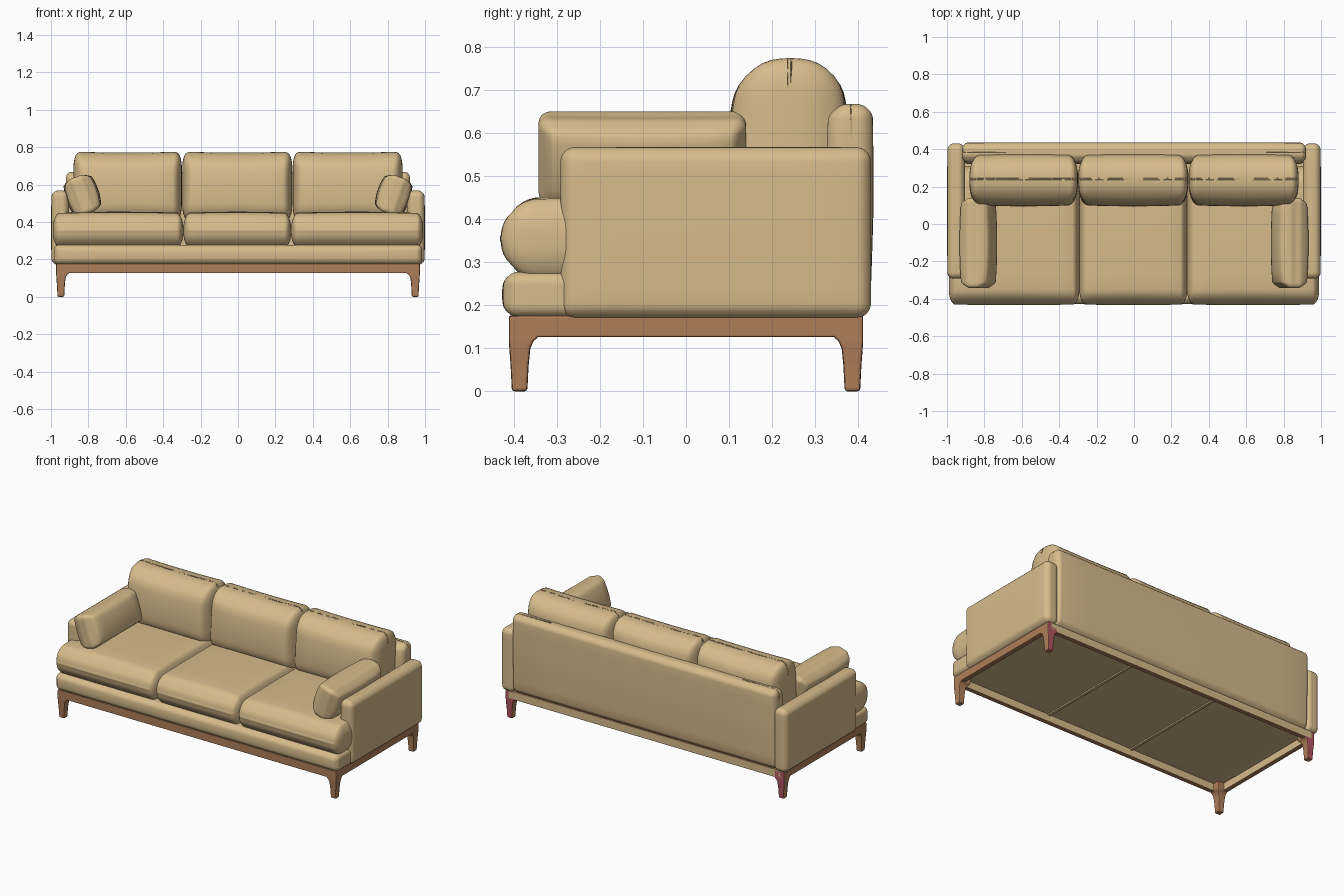
import bpy, bmesh, math
from mathutils import Vector

if "Cube" in bpy.data.objects:
    bpy.data.objects.remove(bpy.data.objects["Cube"], do_unlink=True)


def material(name, rgb):
    m = bpy.data.materials.new(name)
    m.use_nodes = True
    m.diffuse_color = (*rgb, 1)
    bsdf = next(n for n in m.node_tree.nodes if n.type == "BSDF_PRINCIPLED")
    bsdf.inputs["Base Color"].default_value = (*rgb, 1)
    bsdf.inputs["Roughness"].default_value = 0.8
    return m


FABRIC = material("beige fabric", (0.68, 0.50, 0.26))
WOOD = material("warm wood", (0.43, 0.21, 0.10))
ROSE = material("rose back of leg", (0.45, 0.09, 0.12))


def finish(name, bm, mats, smooth):
    bmesh.ops.recalc_face_normals(bm, faces=bm.faces)
    mesh = bpy.data.meshes.new(name)
    for f in bm.faces:
        f.smooth = smooth
    bm.to_mesh(mesh)
    bm.free()
    for m in mats:
        mesh.materials.append(m)
    ob = bpy.data.objects.new(name, mesh)
    bpy.context.collection.objects.link(ob)
    return ob


def soft_box(name, lo, hi, r, bulge=(0, 0, 0), power=2, shape=None):
    """Upholstered block: rounded edges (radius per axis) and puffed-out faces."""
    lo, hi = Vector(lo), Vector(hi)
    half = (hi - lo) / 2
    bm = bmesh.new()
    bmesh.ops.create_cube(bm, size=2)
    bmesh.ops.subdivide_edges(bm, edges=bm.edges[:], cuts=15, use_grid_fill=True)
    for v in bm.verts:
        u = v.co.copy()
        q, inner = Vector(), Vector()
        for a in range(3):
            core = half[a] - r[a]
            inner[a] = max(-1, min(1, 2 * u[a])) * core
            edge = max(0, 2 * abs(u[a]) - 1)
            q[a] = math.copysign(math.tan(edge * math.pi / 4), u[a])
        length = sum(abs(c) ** power for c in q) ** (1 / power)
        p = Vector([inner[a] + q[a] / length * r[a] for a in range(3)])
        for a in range(3):
            b, c = (a + 1) % 3, (a + 2) % 3
            p[a] += bulge[a] * u[a] * (1 - u[b] ** 2) * (1 - u[c] ** 2)
        v.co = shape(u, p) if shape else p
    ob = finish(name, bm, [FABRIC], True)
    ob.location = (lo + hi) / 2
    return ob


def add_box(bm, lo, hi):
    lo, hi = Vector(lo), Vector(hi)
    verts = bmesh.ops.create_cube(bm, size=1)["verts"]
    for v in verts:
        v.co = (lo + hi) / 2 + v.co * (hi - lo)


def soften(ob, width):
    mod = ob.modifiers.new("soft edges", "BEVEL")
    mod.width, mod.segments, mod.limit_method = width, 2, "ANGLE"


# Upholstered body
soft_box("seat_base", (-.985, -.42, .172), (.985, .38, .278), (.03, .03, .03), (0, .008, 0))


def lean_back(u, p):
    # Narrow slightly towards the top and the bottom
    if u.y > 0:
        p.y -= .012 * max(0, -u.z)
    else:
        p.y += .015 * max(0, u.z)
    return p


soft_box("backrest", (-.92, .325, .172), (.92, .432, .668), (.03, .035, .035),
         (0, .004, 0), shape=lean_back)
for side, label in ((-1, "right"), (1, "left")):
    xs = sorted((side * .907, side * .995))
    soft_box(label + "_arm", (xs[0], -.292, .172), (xs[1], .43, .566),
             (.03, .032, .032), (.004, 0, .002))


# Seat and back cushions
def eared(u, p):
    # Top corners stand a little proud and the front recedes towards the top
    if u.z > 0:
        p.z += .012 * u.z * (u.x ** 2 - .5)
    if u.y < 0:
        p.y += .012 * u.z
    return p


for label, x0, x1, b0, b1 in (("right", -.99, -.292, -.88, -.3),
                              ("middle", -.292, .284, -.298, .29),
                              ("left", .284, .99, .292, .88)):
    soft_box(label + "_seat_cushion", (x0, -.425, .272), (x1, .3, .437),
             (.035, .075, .075), (0, .008, .018), 2.2)
    soft_box(label + "_back_cushion", (b0, .118, .4), (b1, .355, .777),
             (.05, .112, .1), (0, .022, 0), 2.4, eared)

# Loose side pillows leaning on the arms
for side, label in ((-1, "right"), (1, "left")):
    cx = side * .832
    pillow = soft_box(label + "_side_pillow", (cx - .05, -.343, .437), (cx + .05, .14, .65),
                      (.035, .035, .03), (.04, 0, -.006), 2.3)
    pillow.rotation_euler.y = side * math.radians(19)

# Wooden rails, fabric on their inner faces and on the back
bm = bmesh.new()
OX, OY, T, Z0, Z1 = .972, .412, .03, .126, .176
for s in (-1, 1):
    add_box(bm, (-OX + .02, s * (OY - T / 2) - T / 2, Z0), (OX - .02, s * (OY - T / 2) + T / 2, Z1))
    add_box(bm, (s * (OX - T / 2) - T / 2, -OY + .02, Z0), (s * (OX - T / 2) + T / 2, OY - .02, Z1))
bm.normal_update()
for f in bm.faces:
    c = f.calc_center_median()
    inward = f.normal.x * c.x + f.normal.y * c.y < -.1
    f.material_index = 1 if inward or f.normal.y > .5 else 0
soften(finish("frame_rails", bm, [WOOD, FABRIC], False), .004)

# Tapered corner legs flaring into the rails: (height, width, outer inset)
RINGS = [(0, .036, .007), (.06, .042, .004), (.1, .049, .001),
         (.117, .058, 0), (.127, .07, 0), (.176, .07, 0)]
for sx, lx in ((-1, "right"), (1, "left")):
    for sy, ly in ((-1, "front"), (1, "back")):
        bm = bmesh.new()
        loops = []
        for z, w, inset in RINGS:
            x1, y1 = OX - inset, OY - inset
            corners = ((x1, y1), (x1 - w, y1), (x1 - w, y1 - w), (x1, y1 - w))
            loops.append([bm.verts.new((sx * x, sy * y, z)) for x, y in corners])
        for a, b in zip(loops, loops[1:]):
            for i in range(4):
                j = (i + 1) % 4
                bm.faces.new((a[i], a[j], b[j], b[i]))
        bm.faces.new(loops[0])
        bm.faces.new(loops[-1])
        bmesh.ops.recalc_face_normals(bm, faces=bm.faces)
        for f in bm.faces:
            f.material_index = 1 if f.normal.y > .8 and sy > 0 else 0
        soften(finish(f"{ly}_{lx}_leg", bm, [WOOD, ROSE], False), .006)

# Thin cross strips under the seat
bm = bmesh.new()
for x in (-.3, .3):
    add_box(bm, (x - .008, -.385, .164), (x + .008, .385, .175))
finish("underside_strips", bm, [FABRIC], False)
